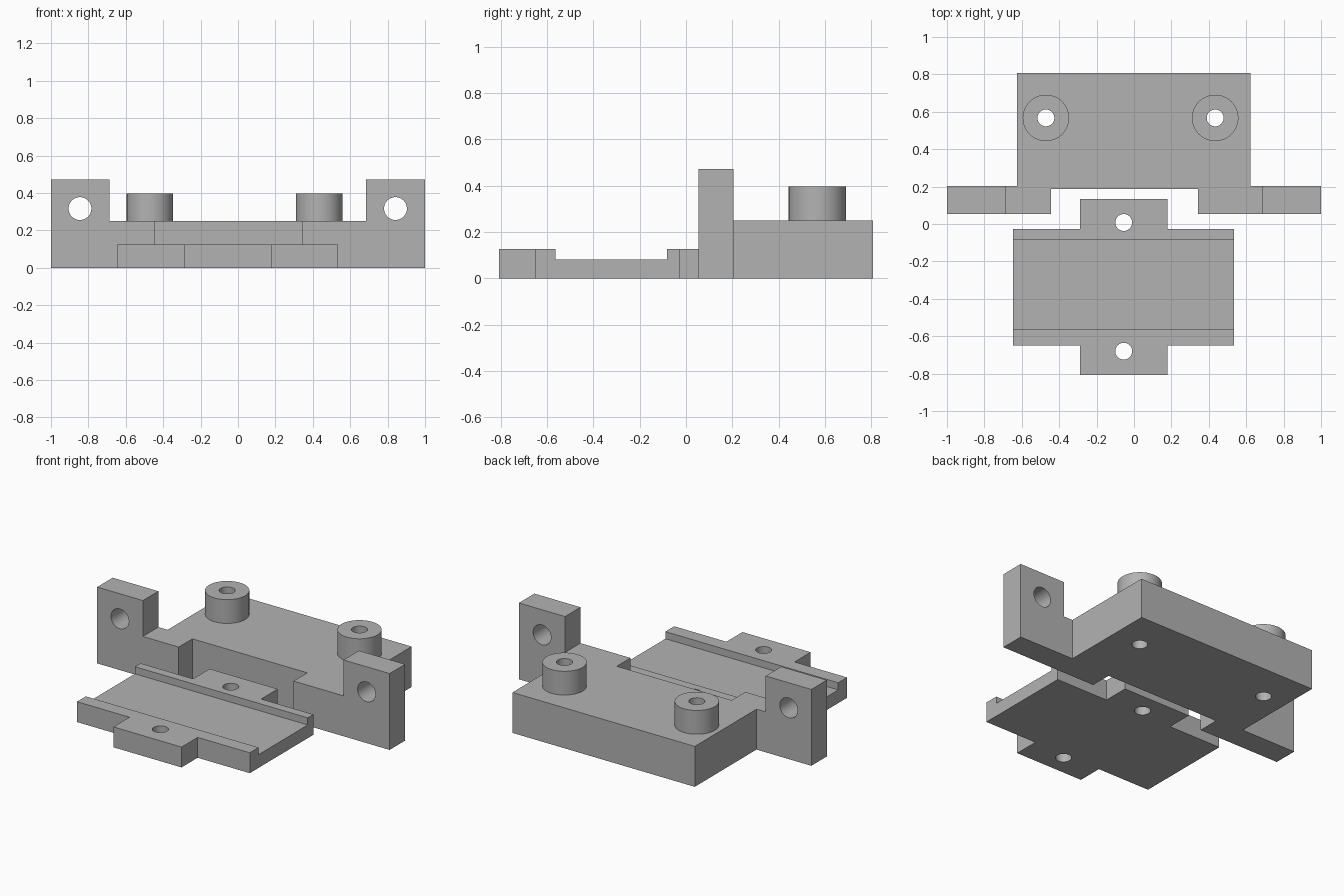
import bpy, bmesh, math
from mathutils import Matrix, Vector

cube = bpy.data.objects.get("Cube")
if cube:
    bpy.data.objects.remove(cube, do_unlink=True)

grey = bpy.data.materials.new("plain grey")
grey.use_nodes = True
COLOUR = (0.45, 0.45, 0.45, 1)
grey.diffuse_color = COLOUR
grey.node_tree.nodes["Principled BSDF"].inputs["Base Color"].default_value = COLOUR


def finish(bm, name):
    bmesh.ops.recalc_face_normals(bm, faces=bm.faces)
    mesh = bpy.data.meshes.new(name)
    bm.to_mesh(mesh)
    bm.free()
    mesh.materials.append(grey)
    obj = bpy.data.objects.new(name, mesh)
    bpy.context.collection.objects.link(obj)
    return obj


def slab(name, outline, z0, z1):
    """Extrude a plan outline from z0 to z1."""
    bm = bmesh.new()
    face = bm.faces.new([bm.verts.new((x, y, z0)) for x, y in outline])
    top = bmesh.ops.extrude_face_region(bm, geom=[face])["geom"]
    bmesh.ops.translate(bm, vec=(0, 0, z1 - z0),
                        verts=[v for v in top if isinstance(v, bmesh.types.BMVert)])
    return finish(bm, name)


def box(name, x0, x1, y0, y1, z0, z1):
    return slab(name, [(x0, y0), (x1, y0), (x1, y1), (x0, y1)], z0, z1)


def cylinder(name, centre, radius, depth, along_y=False):
    bm = bmesh.new()
    turn = Matrix.Rotation(math.pi / 2 if along_y else 0, 4, "X")
    bmesh.ops.create_cone(bm, cap_ends=True, segments=64, radius1=radius, radius2=radius,
                          depth=depth, matrix=Matrix.Translation(Vector(centre)) @ turn)
    return finish(bm, name)


def combine(target, other, operation):
    """Apply a boolean and discard the tool object."""
    mod = target.modifiers.new(operation.lower(), "BOOLEAN")
    mod.operation, mod.object, mod.solver = operation, other, "EXACT"
    bpy.context.view_layer.update()
    result = bpy.data.meshes.new_from_object(
        target.evaluated_get(bpy.context.evaluated_depsgraph_get()))
    target.modifiers.clear()
    target.data = result
    bpy.data.objects.remove(other, do_unlink=True)


def smooth(obj):
    bpy.ops.object.select_all(action="DESELECT")
    obj.select_set(True)
    bpy.context.view_layer.objects.active = obj
    bpy.ops.object.shade_smooth_by_angle(angle=math.radians(30))


# Mounting block with two side arms
BLOCK_TOP, FRONT, ARM_BACK, BACK = 0.25, 0.053, 0.204, 0.807
block = slab("mounting_block", [
    (-1, FRONT), (-0.443, FRONT), (-0.443, 0.187), (0.343, 0.187),
    (0.343, FRONT), (1, FRONT), (1, ARM_BACK), (0.622, ARM_BACK),
    (0.622, BACK), (-0.625, BACK), (-0.625, ARM_BACK), (-1, ARM_BACK)], 0, BLOCK_TOP)

# Upright ears and their cross holes
for x0, x1, hole_x in ((-1, -0.688, -0.845), (0.685, 1, 0.842)):
    combine(block, box("ear", x0, x1, FRONT, ARM_BACK, 0.1, 0.472), "UNION")
    combine(block, cylinder("ear_hole", (hole_x, 0.13, 0.317), 0.061, 0.5, True), "DIFFERENCE")

# Round bosses with through holes
for x in (-0.471, 0.434):
    combine(block, cylinder("boss", (x, 0.567, 0.25), 0.124, 0.294), "UNION")
    combine(block, cylinder("boss_hole", (x, 0.567, 0.2), 0.045, 1), "DIFFERENCE")
smooth(block)

# Clamp plate with a tab at front and back
LEFT, RIGHT, TAB_L, TAB_R = -0.647, 0.535, -0.288, 0.178
plate = slab("clamp_plate", [
    (LEFT, -0.649), (TAB_L, -0.649), (TAB_L, -0.806), (TAB_R, -0.806),
    (TAB_R, -0.649), (RIGHT, -0.649), (RIGHT, -0.028), (TAB_R, -0.028),
    (TAB_R, 0.134), (TAB_L, 0.134), (TAB_L, -0.028), (LEFT, -0.028)], 0, 0.126)

# Shallow channel across the plate, and the tab holes
combine(plate, box("channel", -1, 1, -0.563, -0.083, 0.082, 0.3), "DIFFERENCE")
for y in (0.008, -0.68):
    combine(plate, cylinder("tab_hole", (-0.055, y, 0), 0.045, 1), "DIFFERENCE")
smooth(plate)
